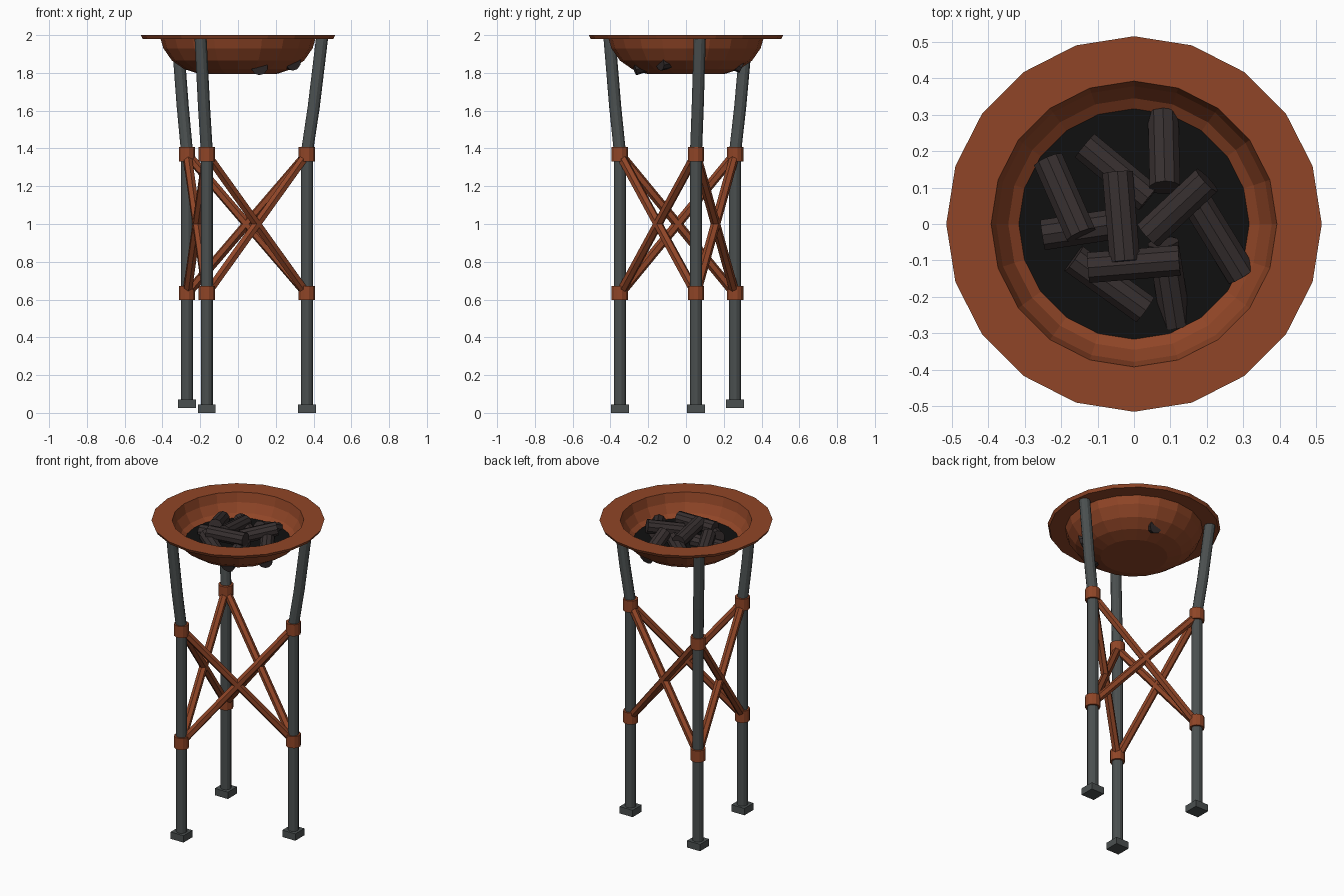
import bpy, math
from mathutils import Vector

cube = bpy.data.objects.get("Cube")
if cube:
    bpy.data.objects.remove(cube, do_unlink=True)


def material(name, r, g, b):
    m = bpy.data.materials.new(name)
    m.use_nodes = True
    m.diffuse_color = (r, g, b, 1)
    m.node_tree.nodes["Principled BSDF"].inputs["Base Color"].default_value = (r, g, b, 1)
    return m


RUST = material("rust copper", 0.28, 0.06, 0.02)
IRON = material("grey iron", 0.07, 0.08, 0.08)
CHAR = material("charred wood", 0.037, 0.028, 0.028)
ASH = material("black ash", 0.005, 0.005, 0.005)


def build(name, verts, faces, mat):
    me = bpy.data.meshes.new(name)
    me.from_pydata(verts, [], faces)
    me.materials.append(mat)
    ob = bpy.data.objects.new(name, me)
    bpy.context.collection.objects.link(ob)
    return ob


def tube(name, path, radius, sides, mat):
    """Capped tube through a list of points, with mitred rings."""
    pts = [Vector(p) for p in path]
    verts, faces = [], []
    ref = Vector((0, 1, 0)) if abs((pts[-1] - pts[0]).normalized().z) > 0.9 else Vector((0, 0, 1))
    for i, p in enumerate(pts):
        d = (pts[min(i + 1, len(pts) - 1)] - pts[max(i - 1, 0)]).normalized()
        u = ref.cross(d).normalized()
        v = d.cross(u)
        for k in range(sides):
            a = math.tau * (k + 0.5) / sides
            verts.append(p + radius * (u * math.cos(a) + v * math.sin(a)))
    for i in range(len(pts) - 1):
        for k in range(sides):
            a, b = i * sides + k, i * sides + (k + 1) % sides
            faces.append((a, b, b + sides, a + sides))
    faces.append(tuple(reversed(range(sides))))
    faces.append(tuple(range(len(verts) - sides, len(verts))))
    return build(name, verts, faces, mat)


def lathe(name, profile, sides, mat):
    """Turned shape whose first and last rings are closed with flat caps."""
    verts, faces = [], []
    for r, z in profile:
        for k in range(sides):
            a = math.tau * k / sides
            verts.append((r * math.cos(a), r * math.sin(a), z))
    for i in range(len(profile) - 1):
        for k in range(sides):
            a, b = i * sides + k, i * sides + (k + 1) % sides
            faces.append((a, b, b + sides, a + sides))
    faces.append(tuple(reversed(range(sides))))
    faces.append(tuple(range(len(verts) - sides, len(verts))))
    return build(name, verts, faces, mat)


# Bowl: outside, wide rim, then inside down to its floor
lathe("fire_bowl", [(0.2, 1.793), (0.285, 1.82), (0.35, 1.865), (0.395, 1.93), (0.41, 1.98),
                    (0.505, 1.98), (0.515, 2.0), (0.392, 2.0), (0.378, 1.94), (0.345, 1.885),
                    (0.28, 1.84), (0.2, 1.815)], 20, RUST)

# Ash bed
lathe("ash_bed", [(0.305, 1.855), (0.317, 1.865)], 20, ASH)

# Charred logs, each from one end to the other
logs = [((0.08, 0.30, 1.84), (0.085, 0.10, 1.93)),
        ((-0.135, 0.215, 1.88), (0.04, 0.07, 1.89)),
        ((-0.235, 0.175, 1.88), (-0.145, -0.03, 1.93)),
        ((-0.045, 0.14, 1.92), (-0.025, -0.105, 1.95)),
        ((-0.25, -0.03, 1.87), (-0.05, 0.0, 1.88)),
        ((0.2, 0.12, 1.95), (0.04, -0.03, 1.91)),
        ((0.16, 0.08, 1.90), (0.295, -0.14, 1.855)),
        ((-0.125, -0.12, 1.93), (0.125, -0.10, 1.94)),
        ((-0.165, -0.095, 1.89), (0.03, -0.235, 1.87)),
        ((0.08, -0.05, 1.90), (0.115, -0.275, 1.83))]
for i, (a, b) in enumerate(logs):
    tube(f"log_{i + 1}", [a, b], 0.044, 10, CHAR)

# Legs: lower x, y, then top x, y, then foot height
legs = {"back_right": (-0.27, 0.26, -0.32, 0.32, 0.025),
        "front_right": (-0.165, -0.35, -0.198, -0.405, 0.0),
        "left": (0.365, 0.053, 0.445, 0.073, 0.0)}
for name, (x, y, tx, ty, base) in legs.items():
    mx, my = x + 0.45 * (tx - x), y + 0.45 * (ty - y)
    tube(name + "_leg", [(x, y, base + 0.03), (x, y, 1.38), (mx, my, 1.62), (tx, ty, 1.985)],
         0.033, 12, IRON)
    # Square foot
    h = 0.047
    tube(name + "_foot", [(x, y, base), (x, y, base + 0.045)], h * math.sqrt(2), 4, IRON)
    # Collars
    for part, z in (("lower", 0.635), ("upper", 1.37)):
        tube(f"{name}_{part}_collar", [(x, y, z - 0.038), (x, y, z + 0.038)], 0.045, 12, RUST)

# Crossed braces between every pair of legs
names = list(legs)
for i, a in enumerate(names):
    b = names[(i + 1) % 3]
    for p, q in ((a, b), (b, a)):
        tube(f"brace_{p}_to_{q}", [(*legs[p][:2], 0.63), (*legs[q][:2], 1.37)], 0.025, 6, RUST)
